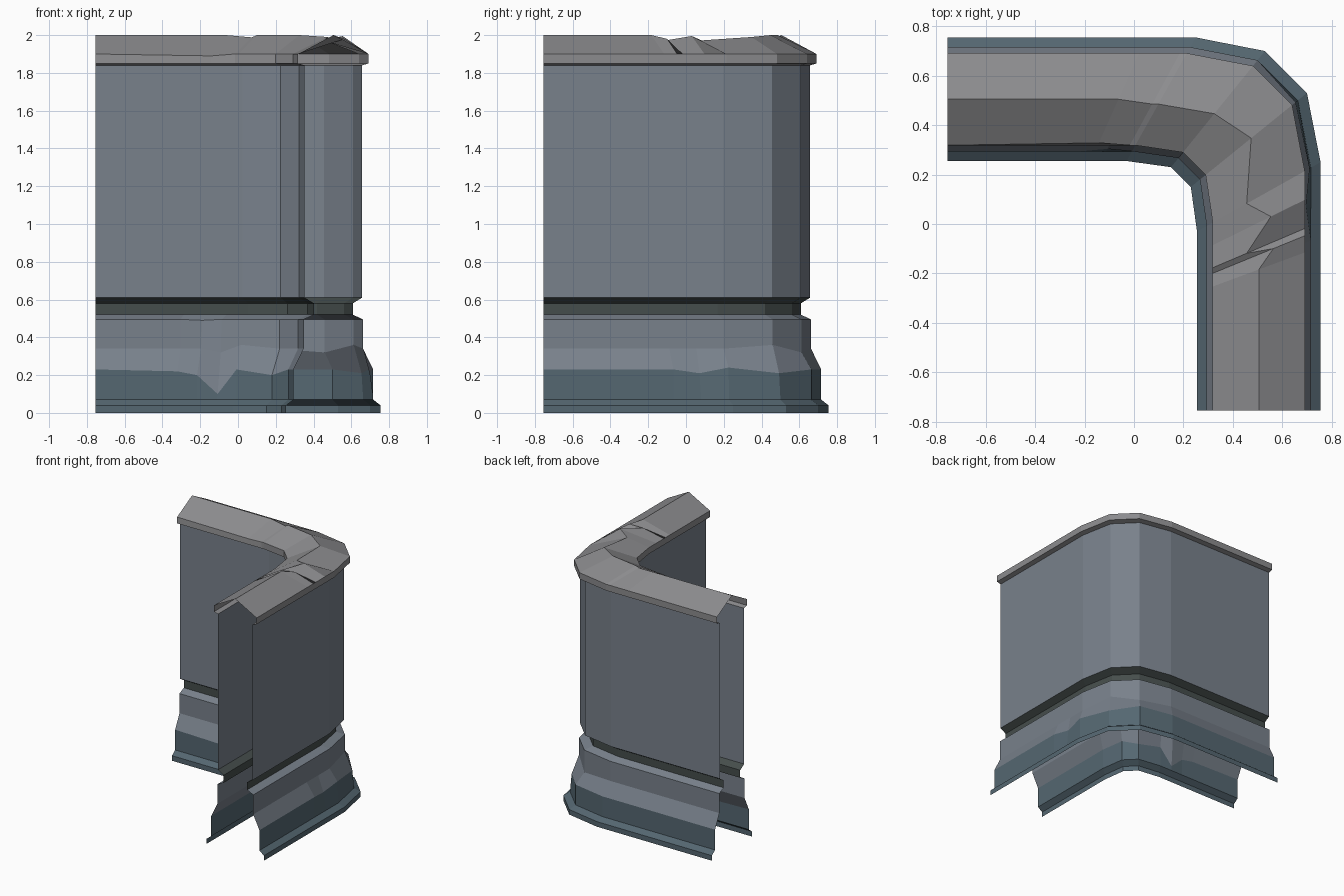
import bpy
from mathutils import Vector

if "Cube" in bpy.data.objects:
    bpy.data.objects.remove(bpy.data.objects["Cube"])

HALF = 0.255
# Plan outlines of the foot, from the left end around the corner to the front end
INNER = [Vector(p) for p in [(-.755, .255), (-.03, .255), (.15, .23), (.23, .15), (.255, -.03), (.255, -.755)]]
OUTER = [Vector(p) for p in [(-.755, .755), (.25, .755), (.53, .70), (.70, .53), (.755, .25), (.755, -.755)]]


def material(name, rgb):
    m = bpy.data.materials.new(name)
    m.diffuse_color = (*rgb, 1)
    m.use_nodes = True
    m.node_tree.nodes["Principled BSDF"].inputs["Base Color"].default_value = m.diffuse_color
    return m


SLATE = material("slate", (.19, .22, .26))
STONE = material("stone", (.26, .26, .27))
TEAL = material("teal", (.09, .135, .165))
DARK = material("dark_groove", (.06, .075, .072))


def stations(arm_a=(), arm_b=()):
    """Inner/outer pairs; arm_a and arm_b add fractions along the straight arms."""
    ts = [0, *arm_a, 1, 2, 3, 4, *[4 + t for t in arm_b], 5]
    rows = []
    for t in ts:
        k = min(int(t), 4)
        rows.append((INNER[k].lerp(INNER[k + 1], t - k), OUTER[k].lerp(OUTER[k + 1], t - k)))
    return rows


def sweep(name, profile, mat, rows, chips={}):
    """Sweep an open (offset, height) profile; chips nudge single points."""
    n, verts, faces = len(profile), [], []
    for i, (a, b) in enumerate(rows):
        for j, (d, z) in enumerate(profile):
            dd, dz = chips.get((i, j), (0, 0))
            p = a.lerp(b, .5 + (d + dd) / (2 * HALF))
            verts.append((p.x, p.y, z + dz))
    for i in range(len(rows) - 1):
        for j in range(n - 1):
            v = i * n + j
            faces.append((v, v + 1, v + n + 1, v + n))
    me = bpy.data.meshes.new(name)
    me.from_pydata(verts, [], faces)
    me.materials.append(mat)
    ob = bpy.data.objects.new(name, me)
    bpy.context.collection.objects.link(ob)
    return ob


def both_sides(name, profile, mat, rows, outer_chips={}, inner_chips={}):
    """Outer skin, and the mirrored inner skin facing the courtyard."""
    sweep("outer_" + name, profile, mat, rows, outer_chips)
    n = len(profile)
    flipped = {(i, n - 1 - j): (-d, z) for (i, j), (d, z) in inner_chips.items()}
    sweep("inner_" + name, [(-d, z) for d, z in reversed(profile)], mat, rows, flipped)


plain = stations()
worn = stations((.58, .72, .86), (.15, .3))

# Foot, worn plinth edge shared by the foot and the sloped moulding
edge_in = {2: (.0, -.03), 1: (0, -.01), 3: (-.01, -.13), 5: (0, -.03)}
edge_out = {6: (-.01, -.02), 7: (-.005, .01), 8: (-.02, -.02)}
both_sides("foot", [(.255, 0), (.255, .04), (.215, .07), (.215, .23)], TEAL, worn,
           {(i, 3): c for i, c in edge_out.items()}, {(i, 3): c for i, c in edge_in.items()})
both_sides("plinth", [(.215, .23), (.16, .34), (.16, .495), (.105, .52)], SLATE, worn,
           {**{(i, 0): c for i, c in edge_out.items()}, (6, 1): (0, .02), (5, 1): (0, -.02)},
           {**{(i, 0): c for i, c in edge_in.items()}, (3, 1): (.01, -.02), (2, 2): (-.015, -.005), (4, 1): (.01, .02)})

# Recessed groove
both_sides("groove", [(.105, .52), (.105, .58), (.155, .61)], DARK, plain)

# Wall panels
both_sides("wall", [(.155, .61), (.155, 1.84)], SLATE, plain)

# Gabled cap with a chipped ridge
cap_rows = stations((.8, .97), (.12, .24, .27, .34))
cap = [(.155, 1.84), (.19, 1.85), (.19, 1.90), (0, 2), (-.19, 1.90), (-.19, 1.85), (-.155, 1.84)]
ridge = {2: (-.02, -.012), 3: (-.02, 0), 4: (-.02, 0), 5: (.01, -.01), 6: (-.05, -.028),
         7: (.05, -.005), 8: (-.05, -.03), 9: (.06, -.02)}
chips = {(i, 3): c for i, c in ridge.items()}
chips[(1, 4)] = (.01, -.01)
sweep("cap", cap, STONE, cap_rows, chips)
